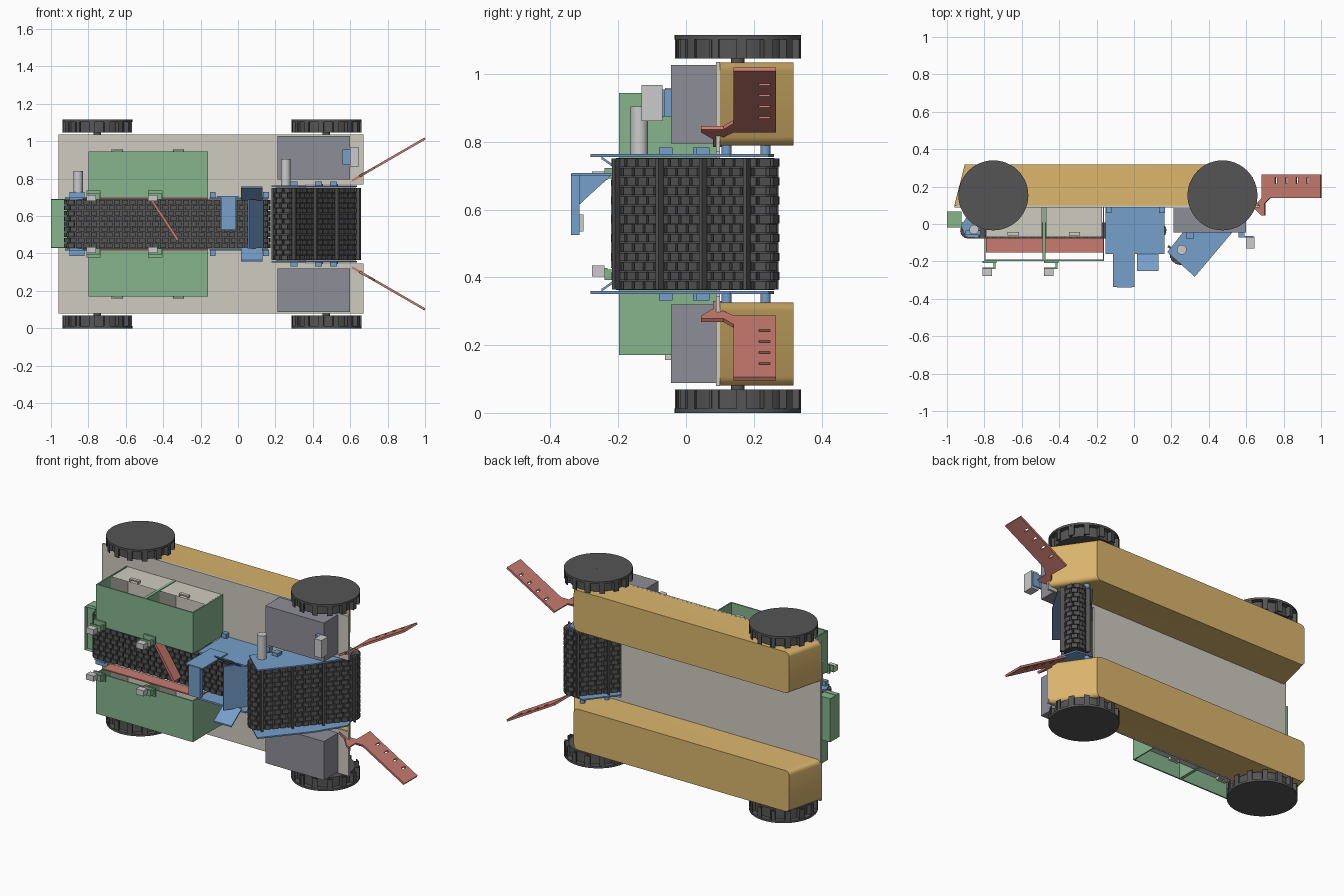
import bpy, bmesh, math
from mathutils import Matrix, Vector

if "Cube" in bpy.data.objects:
    bpy.data.objects.remove(bpy.data.objects["Cube"])

C = 0.5575  # z of the symmetry plane; paired parts use offsets from it


def material(name, col):
    m = bpy.data.materials.new(name)
    m.diffuse_color = (*col, 1)
    m.use_nodes = True
    m.node_tree.nodes["Principled BSDF"].inputs["Base Color"].default_value = m.diffuse_color
    return m


GREEN = material("green", (0.24, 0.46, 0.27))
RED = material("red", (0.58, 0.20, 0.16))
BLUE = material("blue", (0.18, 0.35, 0.60))
TAN = material("tan", (0.70, 0.46, 0.15))
DARK = material("dark", (0.09, 0.09, 0.09))
SLATE = material("slate", (0.27, 0.27, 0.31))
BEIGE = material("beige", (0.62, 0.60, 0.53))


def finish(name, bm, mat=None, smooth=False):
    bmesh.ops.recalc_face_normals(bm, faces=bm.faces)
    me = bpy.data.meshes.new(name)
    bm.to_mesh(me)
    bm.free()
    if smooth:
        for p in me.polygons:
            p.use_smooth = True
        me.set_sharp_from_angle(angle=math.radians(30))
    ob = bpy.data.objects.new(name, me)
    bpy.context.collection.objects.link(ob)
    if mat:
        me.materials.append(mat)
    return ob


def prism_bm(pts, lo, hi, axis='z'):
    put = {'z': lambda a, b, h: (a, b, h), 'y': lambda a, b, h: (a, h, b),
           'x': lambda a, b, h: (h, a, b)}[axis]
    bm = bmesh.new()
    f = bm.faces.new([bm.verts.new(put(a, b, lo)) for a, b in pts])
    ext = bmesh.ops.extrude_face_region(bm, geom=[f])['geom']
    move = Vector(put(0, 0, hi - lo))
    bmesh.ops.translate(bm, verts=[v for v in ext if isinstance(v, bmesh.types.BMVert)], vec=move)
    bmesh.ops.recalc_face_normals(bm, faces=bm.faces)
    return bm


def prism(name, pts, lo, hi, mat=None, axis='z', smooth=False):
    return finish(name, prism_bm(pts, lo, hi, axis), mat, smooth)


def box(name, x0, x1, y0, y1, z0, z1, mat=None):
    return prism(name, [(x0, y0), (x1, y0), (x1, y1), (x0, y1)], z0, z1, mat)


def tray(name, x0, x1, y0, y1, z0, z1, mat, wall=0.006):
    """Box that is open towards -y."""
    bm = prism_bm([(x0, y0), (x1, y0), (x1, y1), (x0, y1)], z0, z1)
    f = min(bm.faces, key=lambda f: f.calc_center_median().y)
    bmesh.ops.inset_region(bm, faces=[f], thickness=wall)
    f = min(bm.faces, key=lambda f: (round(f.normal.y, 2), -f.calc_area()))
    bmesh.ops.translate(bm, verts=f.verts, vec=(0, y1 - y0 - wall, 0))
    return finish(name, bm, mat)


def circle(cx, cy, r, n=40):
    return [(cx + r * math.cos(2 * math.pi * i / n), cy + r * math.sin(2 * math.pi * i / n)) for i in range(n)]


def span(s, a, b):
    return sorted((C + s * a, C + s * b))


def add_box(bm, mat4, size):
    bmesh.ops.create_cube(bm, size=1, matrix=mat4 @ Matrix.Diagonal((*size, 1)))


def belt(name, p0, p1, r, half, rows, flight_every=0, flight_h=0.0):
    """Modular belt round two rollers, with staggered links and flights."""
    p0, p1 = Vector(p0), Vector(p1)
    d = (p1 - p0).normalized()
    n = Vector((-d.y, d.x))
    L, arc = (p1 - p0).length, math.pi * r

    def at(s):
        s %= 2 * (L + arc)
        if s < L:
            return p0 + d * s - n * r, -n
        if s < L + arc:
            a = (s - L) / r
            o = -n * math.cos(a) + d * math.sin(a)
            return p1 + o * r, o
        if s < 2 * L + arc:
            return p1 - d * (s - L - arc) + n * r, n
        a = (s - 2 * L - arc) / r
        o = n * math.cos(a) - d * math.sin(a)
        return p0 + o * r, o

    core = []
    for k in range(17):
        a = math.pi * k / 16
        core.append(p1 + (-n * math.cos(a) + d * math.sin(a)) * (r - 0.012))
    for k in range(17):
        a = math.pi * k / 16
        core.append(p0 + (n * math.cos(a) - d * math.sin(a)) * (r - 0.012))
    prism(name + "_core", [tuple(p) for p in core], C - half, C + half, DARK)
    bm = bmesh.new()
    pitch = 2 * (L + arc) / rows
    cols = round(half * 2 / 0.028)
    w = half * 2 / cols
    for i in range(rows):
        for j in range(cols):
            q, o = at(i * pitch + (0.16 if j % 2 else -0.16) * pitch)
            m = Matrix.Translation((*(q - o * 0.007), C - half + (j + 0.5) * w)) @ Matrix.Rotation(math.atan2(o.y, o.x), 4, 'Z')
            add_box(bm, m, (0.014, pitch * 0.78, w * 0.86))
        if flight_every and i % flight_every == 0:
            q, o = at(i * pitch)
            m = Matrix.Translation((*(q + o * flight_h / 2), C)) @ Matrix.Rotation(math.atan2(o.y, o.x), 4, 'Z')
            add_box(bm, m, (flight_h, 0.012, half * 1.98))
    finish(name + "_links", bm, DARK)


# Deck with a notch for the front conveyor
prism("deck", [(-0.96, 0.08), (0.67, 0.08), (0.67, 0.345), (0.36, 0.345), (0.36, 0.77),
               (0.67, 0.77), (0.67, 1.035), (-0.96, 1.035)], 0.088, 0.1, BEIGE, 'y')

# Conveyors
belt("rear_conveyor", (-0.885, -0.035), (0.13, -0.035), 0.042, 0.13, 56)
belt("front_conveyor", (0.25, -0.16), (0.585, 0.215), 0.058, 0.195, 32, 4, 0.022)

for s, side in ((1, "upper"), (-1, "lower")):
    # Pontoons with rounded corner edges at both ends
    bm = prism_bm([(-0.96, 0.1), (0.67, 0.1), (0.52, 0.318), (-0.905, 0.318)], *span(s, 0.232, 0.477))
    ends = [e for e in bm.edges if abs(e.verts[0].co.z - e.verts[1].co.z) < 1e-4
            and abs(e.verts[0].co.y - e.verts[1].co.y) > 0.1]
    bmesh.ops.bevel(bm, geom=ends, offset=0.025, segments=5, profile=0.5, affect='EDGES')
    finish("pontoon_" + side, bm, TAN, True)

    # Paddle wheels
    for cx, end in ((-0.752, "rear"), (0.473, "front")):
        prism(f"{end}_wheel_disc_{side}", circle(cx, 0.153, 0.187, 48), *span(s, 0.545, 0.5575), DARK, smooth=True)
        prism(f"{end}_wheel_drum_{side}", circle(cx, 0.153, 0.16, 48), *span(s, 0.488, 0.546), DARK, smooth=True)
        prism(f"{end}_wheel_axle_{side}", circle(cx, 0.153, 0.02, 16), *span(s, 0.46, 0.5576), DARK)
        bm = bmesh.new()
        for k in range(14):
            m = Matrix.Translation((cx, 0.153, C + s * 0.517)) @ Matrix.Rotation(2 * math.pi * k / 14, 4, 'Z')
            add_box(bm, m @ Matrix.Translation((0.17, 0, 0)), (0.032, 0.008, 0.058))
            add_box(bm, m @ Matrix.Translation((0.182, 0.012, 0)), (0.006, 0.028, 0.058))
        finish(f"{end}_wheel_paddles_{side}", bm, DARK)

    # Equipment housings
    box("equipment_housing_" + side, 0.212, 0.6, -0.045, 0.088, *span(s, 0.238, 0.47), SLATE)

    # Sorting bins: frame panels, drawers, handles
    zs = span(s, 0.142, 0.387)
    box("bin_front_panel_" + side, -0.8, -0.16, -0.198, -0.19, *zs, GREEN)
    for x0, x1 in ((-0.8, -0.793), (-0.49, -0.472), (-0.167, -0.16)):
        box("bin_wall_" + side, x0, x1, -0.192, 0.09, *zs, GREEN)
    for x0, x1, hx in ((-0.79, -0.492, -0.645), (-0.47, -0.17, -0.318)):
        tray("bin_drawer_" + side, x0, x1, -0.07, 0.087, *span(s, 0.15, 0.385), BEIGE)
        box("drawer_handle_" + side, hx - 0.03, hx + 0.03, -0.062, -0.042, *span(s, 0.394, 0.401), BEIGE)
        for dx in (-0.03, 0.024):
            box("handle_post_" + side, hx + dx, hx + dx + 0.006, -0.062, -0.042, *span(s, 0.384, 0.396), BEIGE)
    box("guide_rail_" + side, -0.79, -0.16, -0.152, -0.076, *span(s, 0.132, 0.139), RED)

    # Sensors on brackets in front of the bins
    for x in (-0.775, -0.445):
        box("sensor_bracket_" + side, x - 0.035, x + 0.04, -0.208, -0.197, *span(s, 0.13, 0.178), GREEN)
        box("sensor_arm_" + side, x + 0.025, x + 0.035, -0.24, -0.2, *span(s, 0.135, 0.165), GREEN)
        box("sensor_plate_" + side, x - 0.035, x + 0.035, -0.24, -0.232, *span(s, 0.13, 0.165), GREEN)
        box("sensor_" + side, x - 0.035, x + 0.015, -0.278, -0.24, *span(s, 0.122, 0.155))

    # Transfer housing between conveyors, with flared hopper flaps
    box("transfer_side_" + side, -0.153, 0.162, -0.16, 0.09, *span(s, 0.133, 0.143), BLUE)
    for x in (-0.135, 0.15):
        box("transfer_foot_" + side, x - 0.015, x + 0.015, 0.06, 0.088, *span(s, 0.14, 0.17), BLUE)
    prism("hopper_flap_" + side, [(-0.155, C + s * 0.133), (-0.25, C + s * 0.2), (-0.25, C + s * 0.192),
                                  (-0.155, C + s * 0.125)], 0.015, 0.132, BLUE, 'x')

    # Front conveyor side plates and mounting tubes
    prism("conveyor_plate_" + side, [(0.325, -0.282), (0.178, -0.15), (0.21, -0.11), (0.50, 0.26),
                                     (0.60, 0.245), (0.635, 0.13), (0.53, -0.04)],
          *span(s, 0.198, 0.206), BLUE)
    for x, y in ((0.44, 0.12), (0.52, 0.235)):
        prism("mount_tube_" + side, circle(x, y, 0.015, 16), *span(s, 0.2, 0.236), BLUE, smooth=True)
    for x, y in ((0.3, -0.06), (0.43, 0.04), (0.51, 0.05)):
        box("plate_tab_" + side, x - 0.018, x + 0.018, y - 0.02, y + 0.02, *span(s, 0.2, 0.226), BLUE)

    # Rear conveyor brackets
    prism("rear_bracket_" + side, [(-0.925, -0.01), (-0.90, -0.07), (-0.83, -0.075), (-0.81, 0.088), (-0.86, 0.088)],
          *span(s, 0.132, 0.142), BLUE)
    box("rear_bracket_foot_" + side, -0.9, -0.82, -0.06, -0.035, *span(s, 0.14, 0.17), BLUE)

    # Angled collecting arms with four slots
    arm = [(.61, .08), (.61, .105), (.66, .11), (.685, .14), (.685, .265), (1, .265), (1, .14),
           (.73, .14), (.70, .11), (.70, .045), (.685, .045), (.65, .08)]
    place = lambda ob: ob.data.transform(Matrix.Translation((0.61, 0, C + s * 0.232)) @ Matrix.Rotation(-s * math.pi / 6, 4, 'Y'))
    k = 1 / math.cos(math.pi / 6)
    plate = prism("collecting_arm_" + side, [((x - 0.61) * k, y) for x, y in arm], -0.006, 0.006, RED)
    place(plate)
    bm = bmesh.new()
    for i in range(4):
        add_box(bm, Matrix.Translation((0.175 + i * 0.065, 0.232, 0)), (0.012, 0.032, 0.05))
    cutter = finish("slot_cutter_" + side, bm)
    place(cutter)
    cutter.hide_render = True
    cutter.hide_set(True)
    cut = plate.modifiers.new("slots", 'BOOLEAN')
    cut.object, cut.operation, cut.solver = cutter, 'DIFFERENCE', 'EXACT'

# Diverter across the rear belt
prism("diverter", [(-0.47, 0.685), (-0.457, 0.69), (-0.315, 0.475), (-0.328, 0.468)], -0.15, -0.085, RED, 'y')

# Deflector plate inside the transfer housing
prism("deflector", [(0.05, -0.215), (0.06, -0.222), (0.135, -0.1), (0.125, -0.095)], 0.427, 0.688, BLUE)

# Camera arm, gusset and camera
box("camera_arm", -0.112, 0.002, -0.338, -0.1, 0.70, 0.708, BLUE)
box("camera_drop", -0.09, -0.012, -0.34, -0.315, 0.525, 0.705, BLUE)
prism("camera_gusset", [(-0.32, 0.61), (-0.32, 0.702), (-0.22, 0.702)], -0.056, -0.046, BLUE, 'x')
box("camera", -0.08, -0.035, -0.316, -0.302, 0.535, 0.585)

# Tail bin behind the rear conveyor
tray("tail_bin", -1.0, -0.922, -0.02, 0.067, 0.43, 0.69, GREEN)
box("tail_bin_rim", -1.0, -0.915, 0.004, 0.012, 0.428, 0.692, GREEN)

# Drive motors
prism("front_motor", circle(0.255, -0.138, 0.026, 24), 0.755, 0.905, smooth=True)
prism("rear_motor", circle(-0.855, -0.03, 0.025, 24), 0.69, 0.842, smooth=True)

# Control unit on the upper housing
box("control_bracket", 0.56, 0.592, -0.07, -0.045, 0.875, 0.955, BLUE)
box("control_shelf", 0.56, 0.64, -0.072, -0.064, 0.875, 0.955, BLUE)
box("control_unit", 0.598, 0.645, -0.132, -0.07, 0.862, 0.968)
